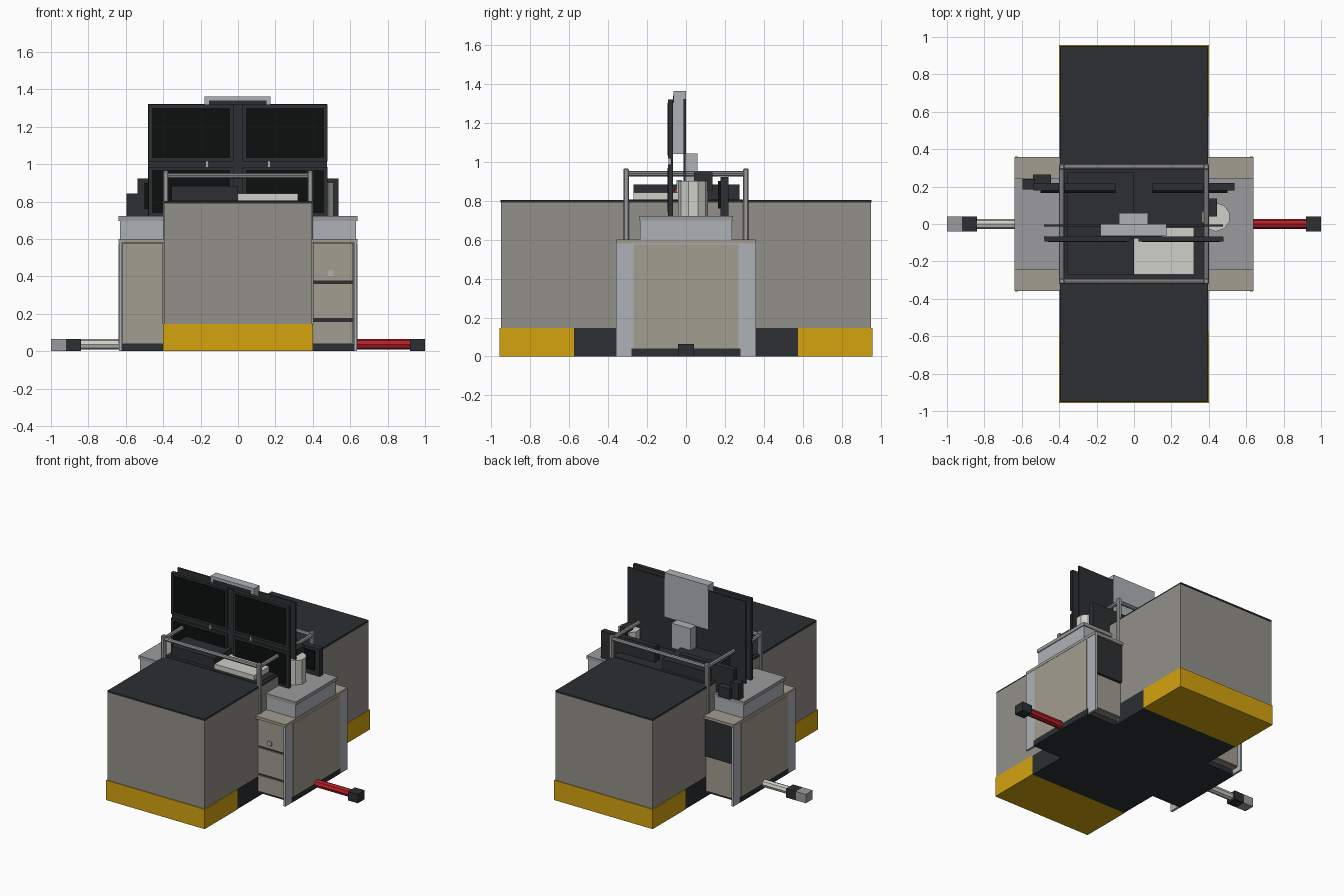
import bpy
from math import pi

COL = {
    "stone": (0.29, 0.28, 0.25), "dark": (0.025, 0.028, 0.032), "black": (0.004, 0.005, 0.005),
    "yellow": (0.66, 0.37, 0.005), "steel": (0.42, 0.45, 0.48), "beige": (0.37, 0.34, 0.28),
    "white": (0.62, 0.63, 0.58), "red": (0.45, 0.015, 0.02), "slab": (0.33, 0.33, 0.34),
}
MATS = {}
for key, c in COL.items():
    MATS[key] = bpy.data.materials.new(key)
    MATS[key].diffuse_color = (*c, 1)


def box(name, x, y, z, mat, bevel=0):
    """Box from (min, max) ranges."""
    bpy.ops.mesh.primitive_cube_add(size=1, location=[(r[0] + r[1]) / 2 for r in (x, y, z)])
    o = bpy.context.object
    o.name = name
    o.scale = [abs(r[1] - r[0]) for r in (x, y, z)]
    bpy.ops.object.transform_apply(location=False, rotation=False, scale=True)
    o.data.materials.append(MATS[mat])
    if bevel:
        m = o.modifiers.new("bevel", "BEVEL")
        m.width, m.segments = bevel, 1
    return o


def rod(name, loc, r, length, mat, axis="z", sides=8):
    rot = {"x": (0, pi / 2, 0), "y": (pi / 2, 0, 0), "z": (0, 0, 0)}[axis]
    bpy.ops.mesh.primitive_cylinder_add(vertices=sides, radius=r, depth=length, location=loc, rotation=rot)
    o = bpy.context.object
    o.name = name
    o.data.materials.append(MATS[mat])
    return o


def span(s, a, b):
    """Range mirrored to side s."""
    return tuple(sorted((s * a, s * b)))


# long central body with plinth
box("body", (-0.395, 0.395), (-0.95, 0.95), (0.14, 0.79), "stone")
box("body_top", (-0.393, 0.393), (-0.953, 0.953), (0.79, 0.802), "dark")
box("plinth_middle", (-0.397, 0.397), (-0.575, 0.575), (0, 0.145), "dark")
for s, n in ((-1, "front"), (1, "back")):
    box(n + "_plinth", (-0.4, 0.4), span(s, 0.575, 0.957), (0, 0.145), "yellow")

# side cabinets
for s, n in ((-1, "left"), (1, "right")):
    inner = span(s, 0.39, 0.622)
    box(n + "_toe_kick", span(s, 0.39, 0.637), (-0.28, 0.28), (0, 0.04), "dark")
    box(n + "_carcass", inner, (-0.325, 0.325), (0.035, 0.58), "stone")
    box(n + "_side_panel", span(s, 0.62, 0.636), (-0.36, 0.36), (0, 0.58), "steel")
    box(n + "_side_inset", span(s, 0.63, 0.638), (-0.27, 0.27), (0.04, 0.575), "beige")
    box(n + "_ledge", span(s, 0.39, 0.638), (-0.358, 0.358), (0.58, 0.6), "beige")
    box(n + "_riser", span(s, 0.39, 0.632), (-0.235, 0.235), (0.6, 0.7), "steel")
    box(n + "_riser_top", span(s, 0.39, 0.638), (-0.242, 0.242), (0.697, 0.722), "slab")
    box(n + "_back_door", inner, (0.32, 0.345), (0.3, 0.578), "dark")
    box(n + "_back_lower_door", inner, (0.32, 0.333), (0.04, 0.295), "beige")

# front door on the left, drawers on the right
box("left_door", (-0.618, -0.4), (-0.337, -0.32), (0.042, 0.578), "beige")
box("drawer_gaps", (0.4, 0.618), (-0.328, -0.32), (0.04, 0.578), "dark")
for i, z in enumerate(((0.042, 0.16), (0.174, 0.362), (0.376, 0.578))):
    box(f"drawer_{i + 1}", (0.4, 0.616), (-0.337, -0.322), z, "beige")
box("drawer_lock", (0.48, 0.51), (-0.345, -0.335), (0.402, 0.432), "steel")

# floor stubs with couplings on both ends
rod("red_stub", (0.78, 0, 0.036), 0.028, 0.3, "red", "x")
box("red_stub_cap", (0.92, 1.0), (-0.04, 0.04), (0, 0.065), "dark")
rod("white_stub", (-0.74, 0, 0.036), 0.028, 0.22, "white", "x")
box("white_stub_collar", (-0.92, -0.84), (-0.04, 0.04), (0, 0.065), "dark")
box("white_stub_cap", (-1.0, -0.92), (-0.04, 0.04), (0, 0.065), "slab")

# guard rail frame
for sx in (-1, 1):
    for sy in (-1, 1):
        box("rail_post", span(sx, 0.372, 0.402), span(sy, 0.292, 0.322), (0.02, 0.965), "slab", 0.006)
    rod("side_rail", (sx * 0.386, 0, 0.938), 0.014, 0.61, "slab", "y")
for sy in (-1, 1):
    rod("cross_rail", (0, sy * 0.306, 0.938), 0.014, 0.77, "slab", "x")

# equipment on the worktop
box("worktop_mat", (-0.37, 0.37), (-0.295, 0.295), (0.8, 0.806), "dark")
box("black_unit", (-0.355, 0), (-0.27, 0.275), (0.806, 0.882), "dark")
box("white_unit", (0, 0.32), (-0.27, -0.02), (0.806, 0.842), "white")
box("small_unit", (-0.03, 0.02), (-0.05, -0.02), (0.84, 0.905), "steel")
box("red_button", (-0.01, 0.03), (-0.062, -0.05), (0.842, 0.86), "red")

# four-screen wall
box("screen_backplate", (-0.482, 0.475), (-0.013, -0.003), (0.722, 1.322), "dark")
box("screen_column", (-0.178, 0.175), (-0.064, -0.001), (1.04, 1.362), "steel")
box("column_recess", (-0.155, 0.152), (-0.068, -0.06), (1.3, 1.34), "dark")
box("rear_bracket", (-0.08, 0.075), (-0.003, 0.06), (0.86, 1.042), "steel")
box("screen_crossbar", (-0.48, 0.475), (-0.078, -0.066), (0.722, 1.318), "dark")
for s in (-1, 1):
    for z0, z1 in ((0.722, 0.985), (1.015, 1.318)):
        box("monitor_frame", span(s, 0.025, 0.478), (-0.093, -0.07), (z0, z1), "dark")
        box("monitor_screen", span(s, 0.042, 0.46), (-0.096, -0.09), (z0 + 0.017, z1 - 0.017), "black")
    box("monitor_clip", span(s, 0.157, 0.173), (-0.09, -0.075), (0.985, 1.02), "steel")

# rear displays
for s in (-1, 1):
    box("rear_display", span(s, 0.1, 0.538), (0.178, 0.218), (0.722, 0.922), "dark")
    box("rear_display_face", span(s, 0.1, 0.5), (0.165, 0.18), (0.76, 0.9), "black")

# handset on the left, canister on the right
box("handset", (-0.595, -0.53), (0.185, 0.24), (0.722, 0.842), "dark")
box("handset_base", (-0.54, -0.445), (0.215, 0.265), (0.722, 0.8), "dark")
rod("canister", (0.437, 0.037, 0.811), 0.077, 0.18, "white", "z", 10)
box("canister_head", (0.4, 0.445), (0.04, 0.135), (0.85, 0.945), "dark")
